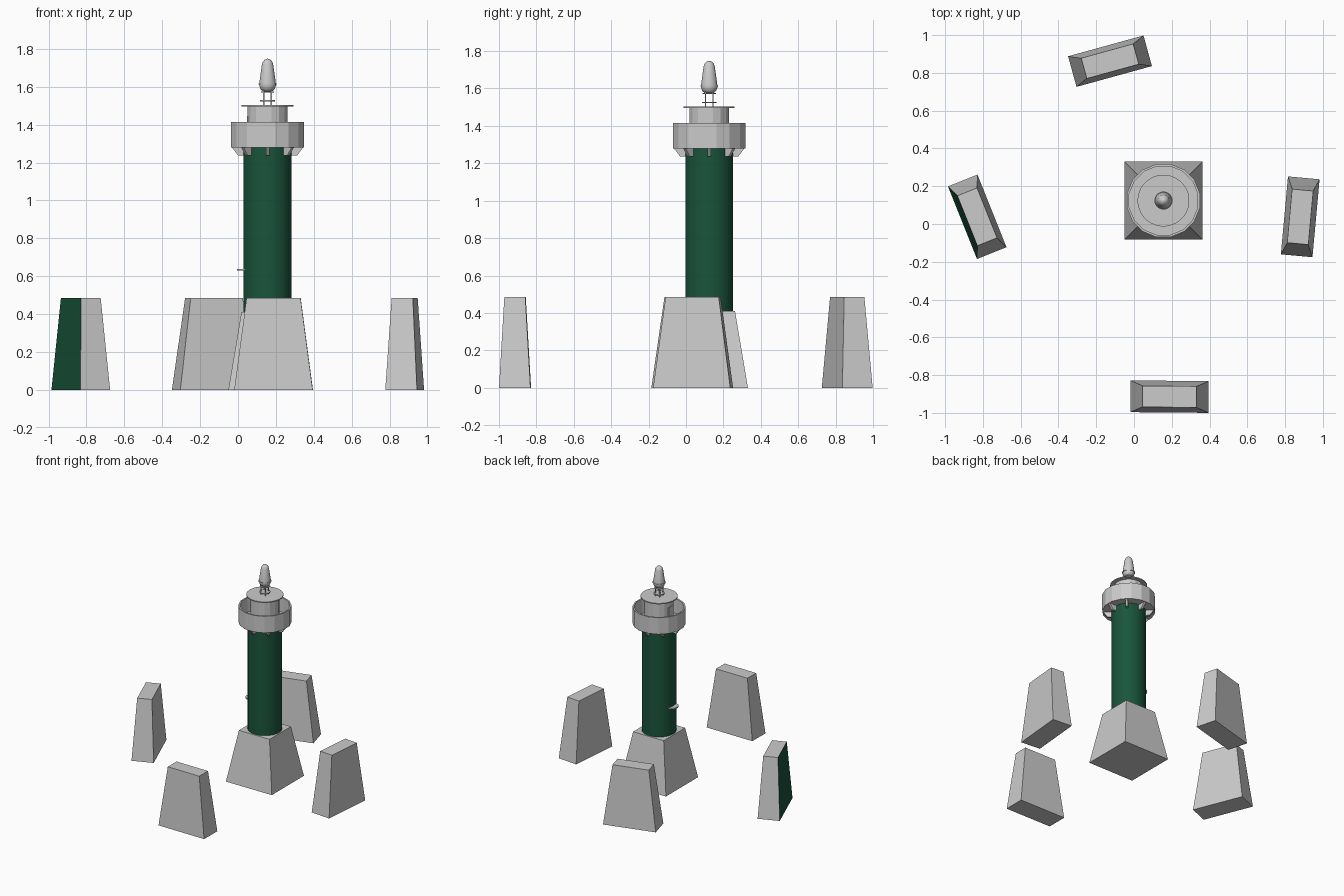
import bpy, math
from mathutils import Matrix, Vector

if "Cube" in bpy.data.objects:
    bpy.data.objects.remove(bpy.data.objects["Cube"])

CX, CY = 0.156, 0.124          # tower axis

green = bpy.data.materials.new("dark_green")
green.diffuse_color = (0.01, 0.09, 0.045, 1)


def add_mesh(name, verts, faces, loc=(0, 0, 0), rot=0.0):
    me = bpy.data.meshes.new(name)
    me.from_pydata(verts, [], faces)
    me.update()
    ob = bpy.data.objects.new(name, me)
    ob.location = loc
    ob.rotation_euler[2] = rot
    bpy.context.collection.objects.link(ob)
    return ob


def frustum(name, loc, bottom, top, h, rot=0.0):
    v = []
    for (w, d), z in ((bottom, 0), (top, h)):
        v += [(-w/2, -d/2, z), (w/2, -d/2, z), (w/2, d/2, z), (-w/2, d/2, z)]
    f = [(3, 2, 1, 0), (4, 5, 6, 7)] + [(i, (i+1) % 4, (i+1) % 4+4, i+4) for i in range(4)]
    return add_mesh(name, v, f, loc, rot)


def lathe(name, profile, n, smooth=True):
    """Revolve (radius, z) points about the tower axis; ends are capped."""
    v, f = [], []
    for r, z in profile:
        for i in range(n):
            a = 2*math.pi*(i+0.5)/n
            v.append((r*math.cos(a), r*math.sin(a), z))
    for k in range(len(profile)-1):
        for i in range(n):
            j = (i+1) % n
            f.append((k*n+i, k*n+j, (k+1)*n+j, (k+1)*n+i))
    f.append(tuple(reversed(range(n))))
    f.append(tuple(range((len(profile)-1)*n, len(profile)*n)))
    ob = add_mesh(name, v, f, (CX, CY, 0))
    if smooth:
        bpy.ops.object.select_all(action='DESELECT')
        ob.select_set(True)
        bpy.context.view_layer.objects.active = ob
        bpy.ops.object.shade_smooth_by_angle(angle=math.radians(35))
    return ob


# Four loose wall blocks around the tower
blocks = [("front_block", 0.188, -0.914, -0.5), ("right_block", 0.880, 0.038, 84.8),
          ("back_block", -0.127, 0.862, 15.4), ("left_block", -0.830, 0.038, 111.8)]
for name, x, y, ang in blocks:
    ob = frustum(name, (x, y, 0), (0.414, 0.168), (0.285, 0.112), 0.485, math.radians(ang))
    if name == "left_block":                 # outer long face is green
        ob.data.materials.append(bpy.data.materials.new("stone"))
        ob.data.materials[0].diffuse_color = (0.8, 0.8, 0.8, 1)
        ob.data.materials.append(green)
        R = Matrix.Rotation(math.radians(ang), 3, 'Z')
        outer = max(ob.data.polygons, key=lambda p: (R @ p.normal).dot(Vector((-0.93, -0.37, 0))))
        outer.material_index = 1

# Tower base and column
frustum("tower_base", (CX, CY, 0), (0.414, 0.414), (0.276, 0.276), 0.41)
col = lathe("tower_column", [(0.128, 0.40), (0.128, 1.285)], 32)
col.data.materials.append(green)

# Gallery with parapet, open at the top
lathe("gallery", [(0.197, 1.28), (0.197, 1.415), (0.185, 1.415), (0.185, 1.295), (0.05, 1.295)],
      16, False)

# Brackets under the gallery
t = 0.009
prof = [(0.11, 1.285), (0.192, 1.285), (0.156, 1.237), (0.11, 1.237)]
for i in range(8):
    v = [(r, s*t, z) for s in (-1, 1) for r, z in prof]
    f = [(3, 2, 1, 0)[::-1], (7, 6, 5, 4)] + [(k+4, (k+1) % 4+4, (k+1) % 4, k) for k in range(4)]
    add_mesh(f"bracket_{i}", v, f, (CX, CY, 0), i*math.pi/4)

# Lantern room, roof and door
lathe("lantern_room", [(0.108, 1.29), (0.108, 1.50)], 16, False)
lathe("lantern_roof", [(0.137, 1.497), (0.137, 1.505)], 32)
frustum("lantern_door", (CX-0.102, CY, 1.295), (0.014, 0.06), (0.014, 0.06), 0.15)

# Lamp stand: legs and two plates
for i in range(4):
    a = math.pi/4 + i*math.pi/2
    frustum(f"stand_leg_{i}", (CX+0.028*math.cos(a), CY+0.028*math.sin(a), 1.50),
            (0.006, 0.006), (0.006, 0.006), 0.09)
lathe("stand_lower_plate", [(0.040, 1.523), (0.040, 1.529)], 16)
lathe("stand_upper_plate", [(0.036, 1.570), (0.036, 1.575)], 16)

# Lamp with a collar
lathe("lamp", [(0.008, 1.571), (0.026, 1.577), (0.038, 1.588), (0.044, 1.605), (0.044, 1.618),
               (0.041, 1.64), (0.030, 1.718), (0.025, 1.732), (0.015, 1.743), (0.003, 1.748)], 24)
lathe("lamp_collar", [(0.048, 1.611), (0.048, 1.617)], 24)

# Small hood on the left side of the column
hood = lathe("door_hood", [(0.05, 0.629), (0.05, 0.639)], 16)
hood.location.x = CX - 0.118
hood.scale.x = 0.9

for m in bpy.data.materials:
    if m.users and not m.is_grease_pencil:
        m.use_nodes = True
        m.node_tree.nodes["Principled BSDF"].inputs["Base Color"].default_value = m.diffuse_color
